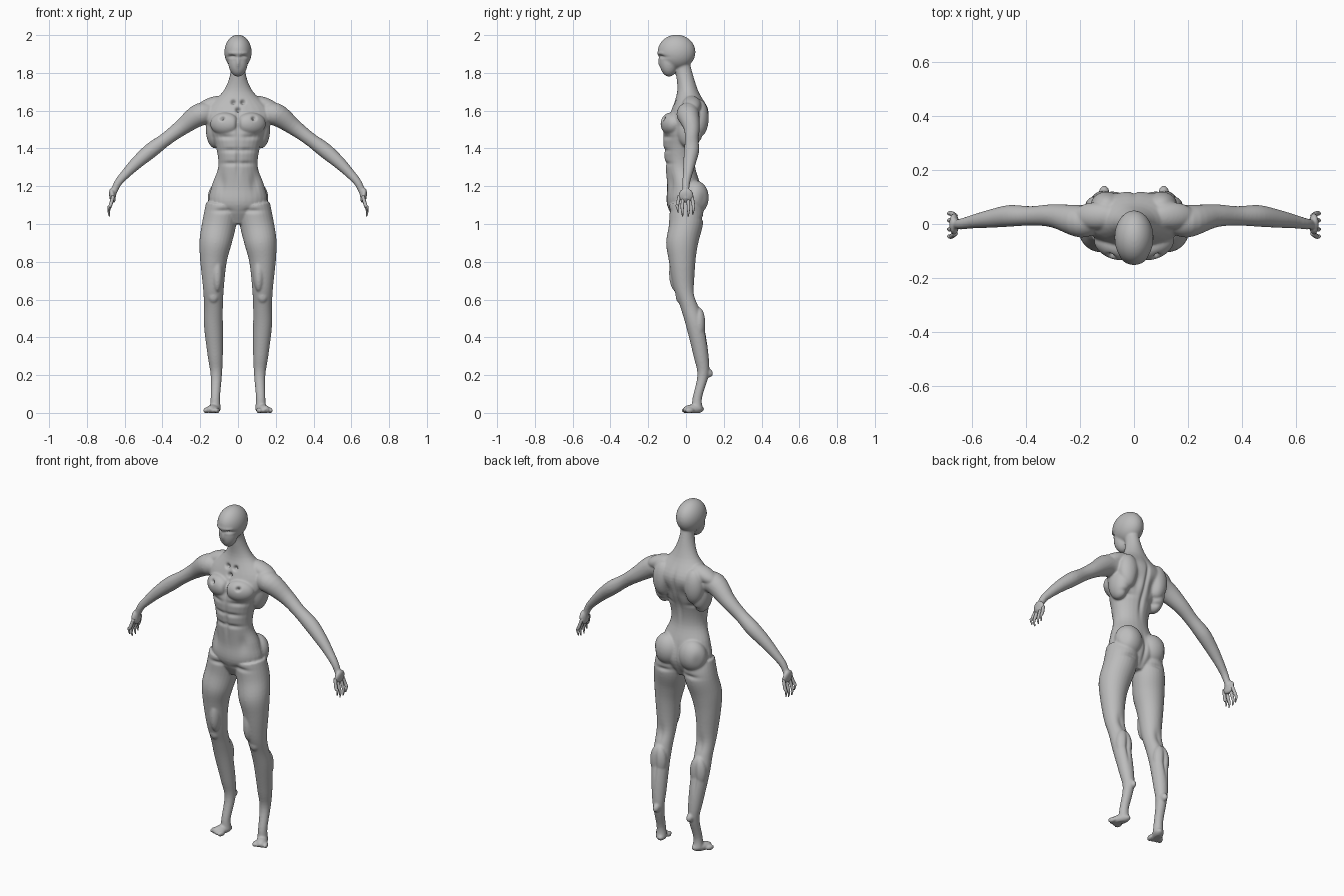
import bpy
import bmesh
import math
from mathutils import Matrix, Vector

default_cube = bpy.data.objects.get("Cube")
if default_cube:
    bpy.data.objects.remove(default_cube)

skin = bpy.data.materials.new("grey_skin")
skin.use_nodes = True
skin.diffuse_color = (.5, .5, .5, 1)
shader = skin.node_tree.nodes["Principled BSDF"]
shader.inputs["Base Color"].default_value = skin.diffuse_color


def smooth_path(keys, steps=5):
    """Catmull-Rom curve through sections."""
    keys = [Vector(key) for key in keys]
    padded = [keys[0], *keys, keys[-1]]
    path = []
    for before, start, end, after in zip(padded, padded[1:], padded[2:], padded[3:]):
        leave = (end - before) / 2
        arrive = (after - start) / 2
        for step in range(steps):
            t = step / steps
            ease = t * t * (3 - 2 * t)
            path.append(start + (end - start) * ease
                        + leave * (t * (1 - t) ** 2) - arrive * (t * t * (1 - t)))
    return path + [keys[-1]]


def tube(bm, keys, sides=28):
    """Loft sections of (x, y, z, half width, optional half depth)."""
    path = smooth_path(keys)
    rings = []
    for i, section in enumerate(path):
        tangent = path[min(i + 1, len(path) - 1)] - path[max(i - 1, 0)]
        across = Vector((tangent[2], 0, -tangent[0])).normalized()
        ring = []
        for side in range(sides):
            angle = math.tau * side / sides
            point = Vector(section[:3]) + across * (math.cos(angle) * section[3])
            point.y += math.sin(angle) * section[-1]
            ring.append(bm.verts.new(point))
        rings.append(ring)
    for lower, upper in zip(rings, rings[1:]):
        for side in range(sides):
            following = (side + 1) % sides
            bm.faces.new((lower[side], lower[following], upper[following], upper[side]))
    bm.faces.new(rings[0])
    bm.faces.new(rings[-1])


def ball(bm, centre, radii, tilt=0, axis="Z"):
    """Rounded mass of muscle or bone; tilt is in degrees."""
    rotation = Matrix.Rotation(math.radians(tilt), 4, axis)
    matrix = Matrix.Translation(centre) @ rotation @ Matrix.Diagonal((*radii, 1))
    bmesh.ops.create_icosphere(bm, subdivisions=4, radius=1, matrix=matrix)


def mirror_all(bm):
    copy = bmesh.ops.duplicate(bm, geom=bm.verts[:] + bm.edges[:] + bm.faces[:])
    for item in copy["geom"]:
        if isinstance(item, bmesh.types.BMVert):
            item.co.x *= -1


def finish(bm, name):
    bmesh.ops.recalc_face_normals(bm, faces=bm.faces[:])
    mesh = bpy.data.meshes.new(name)
    bm.to_mesh(mesh)
    bm.free()
    mesh.materials.append(skin)
    mesh.polygons.foreach_set("use_smooth", [True] * len(mesh.polygons))
    created = bpy.data.objects.new(name, mesh)
    bpy.context.scene.collection.objects.link(created)
    return created


bm = bmesh.new()

# Leg, from the hip to the raised ankle and down to the sole
tube(bm, [(.08, 0, 1.1, .09), (.1, 0, 1, .09), (.12, -.02, .9, .085),
          (.13, -.02, .8, .07), (.13, -.01, .66, .055), (.13, .02, .56, .05),
          (.13, .05, .46, .05), (.12, .08, .3, .04), (.115, .09, .2, .03),
          (.12, .06, .08, .025), (.12, .06, .02, .03)])

# Arm, from inside the chest to the palm
tube(bm, [(.12, .02, 1.58, .05), (.2, .01, 1.58, .06), (.3, .03, 1.51, .043),
          (.38, .03, 1.45, .036), (.46, .03, 1.39, .04), (.53, .02, 1.33, .034),
          (.59, .01, 1.27, .026), (.64, 0, 1.21, .02), (.67, 0, 1.13, .015)])
ball(bm, centre=(.665, 0, 1.15), radii=(.017, .04, .04), tilt=10, axis="Y")

# Paired muscle and bone masses
chest_muscle = ball(bm, centre=(.07, -.08, 1.53), radii=(.08, .05, .06), tilt=20)
ball(bm, centre=(.1, .07, 1.56), radii=(.06, .05, .1))             # shoulder blade
ball(bm, centre=(.12, .02, 1.5), radii=(.05, .07, .1))             # flank
ball(bm, centre=(.14, .03, 1.63), radii=(.09, .05, .04), tilt=20, axis="Y")  # collar
ball(bm, centre=(.08, .05, 1.14), radii=(.08, .07, .09))           # buttock
ball(bm, centre=(.15, -.02, .84), radii=(.05, .06, .14))           # outer thigh
ball(bm, centre=(.11, -.05, .74), radii=(.03, .04, .1))            # inner thigh
ball(bm, centre=(.13, -.03, .62), radii=(.03, .025, .04))          # kneecap
ball(bm, centre=(.13, .07, .47), radii=(.05, .035, .09))           # calf
ball(bm, centre=(.11, .11, .215), radii=(.02, .035, .025), tilt=-25, axis="X")  # heel
ball(bm, centre=(.13, .04, .02), radii=(.03, .06, .025), tilt=25)  # foot
for toe in range(4):
    ball(bm, centre=(.11 + .02 * toe, .006 * toe, .013), radii=(.012, .025, .015), tilt=20)
mirror_all(bm)

# Torso and neck: centre y, half width and half depth at even heights
trunk = [(0, .05, .05), (0, .15, .1), (-.01, .14, .09), (-.03, .105, .08),
         (-.03, .115, .09), (-.01, .15, .11), (.02, .18, .1), (.01, .08, .057),
         (-.01, .04, .044), (-.03, .04, .04)]
tube(bm, [(0, y, 1 + level / 10, wide, deep)
          for level, (y, wide, deep) in enumerate(trunk)])

# Skull, narrow jaw, brow and nose
ball(bm, centre=(0, -.05, 1.91), radii=(.072, .1, .092))
ball(bm, centre=(0, -.09, 1.86), radii=(.052, .05, .08))
ball(bm, centre=(0, -.11, 1.905), radii=(.055, .043, .013))
ball(bm, centre=(0, -.125, 1.86), radii=(.014, .022, .04))

# Fuse all masses into one continuous skin
body = finish(bm, "body")
fuse = body.modifiers.new("fuse", "REMESH")
fuse.mode = "VOXEL"
fuse.voxel_size = .005
relax = body.modifiers.new("relax", "SMOOTH")
relax.iterations = 9
graph = bpy.context.evaluated_depsgraph_get()
surface = bpy.data.meshes.new_from_object(body.evaluated_get(graph))
body.modifiers.clear()
body.data = surface

# Sculpting strokes: half width, half height, depth
pit = (.011, .01, .025)
slit = (.022, .008, .016)
crease = (.045, .012, .008)
groove = (.012, .08, .01)
hollow = (.025, .05, .01)
front, back = -1, 1

strokes = [
    (front, slit, .035, 1.885),    # eyes
    (front, pit, .026, 1.645),     # upper throat pits
    (front, pit, 0, 1.605),        # lower throat pit
    (front, pit, .085, 1.56),      # chest dents
    (front, groove, 0, 1.53),      # breastbone
    (front, crease, .07, 1.46),    # under the chest
    (front, crease, .04, 1.39),    # belly folds
    (front, crease, .04, 1.32),
    (front, groove, 0, 1.34),      # belly midline
    (front, hollow, .09, 1.22),    # beside the belly
    (front, crease, .08, 1.07),    # groin
    (back, groove, 0, 1.55),       # spine
    (back, groove, 0, 1.42),
    (back, groove, 0, 1.1),        # between the buttocks
    (back, hollow, .05, 1.5),      # shoulder blade edges
    (back, crease, .1, 1.43),
    (back, hollow, .15, 1.13),     # hip hollows
    (back, crease, .09, 1.03),     # under the buttocks
    (back, hollow, .13, .62),      # backs of the knees
    (back, groove, .13, .45),      # calf splits
]
normals = [vert.normal.copy() for vert in surface.vertices]
for vert, normal in zip(surface.vertices, normals):
    x, z = abs(vert.co.x), vert.co.z
    for facing, (wide, tall, depth), stroke_x, stroke_z in strokes:
        away = ((x - stroke_x) / wide) ** 2 + ((z - stroke_z) / tall) ** 2
        if away < 9 and normal.y * facing > 0:
            vert.co -= normal * (depth * normal.y * facing * math.exp(-away))
    # Flat soles
    vert.co.z = max(vert.co.z, 0)
surface.polygons.foreach_set("use_smooth", [True] * len(surface.polygons))

# Thin clawed fingers
bm = bmesh.new()
for y, length in ((-.035, .08), (-.015, .1), (.01, .1), (.03, .09)):
    tip = 1.14 - length
    tube(bm, [(.66, y, 1.15, .009), (.675, y * 1.3, 1.1, .009),
              (.684, y * 1.3, tip + .03, .007), (.68, y * 1.2, tip, .003)], sides=12)
mirror_all(bm)
finish(bm, "fingers")
